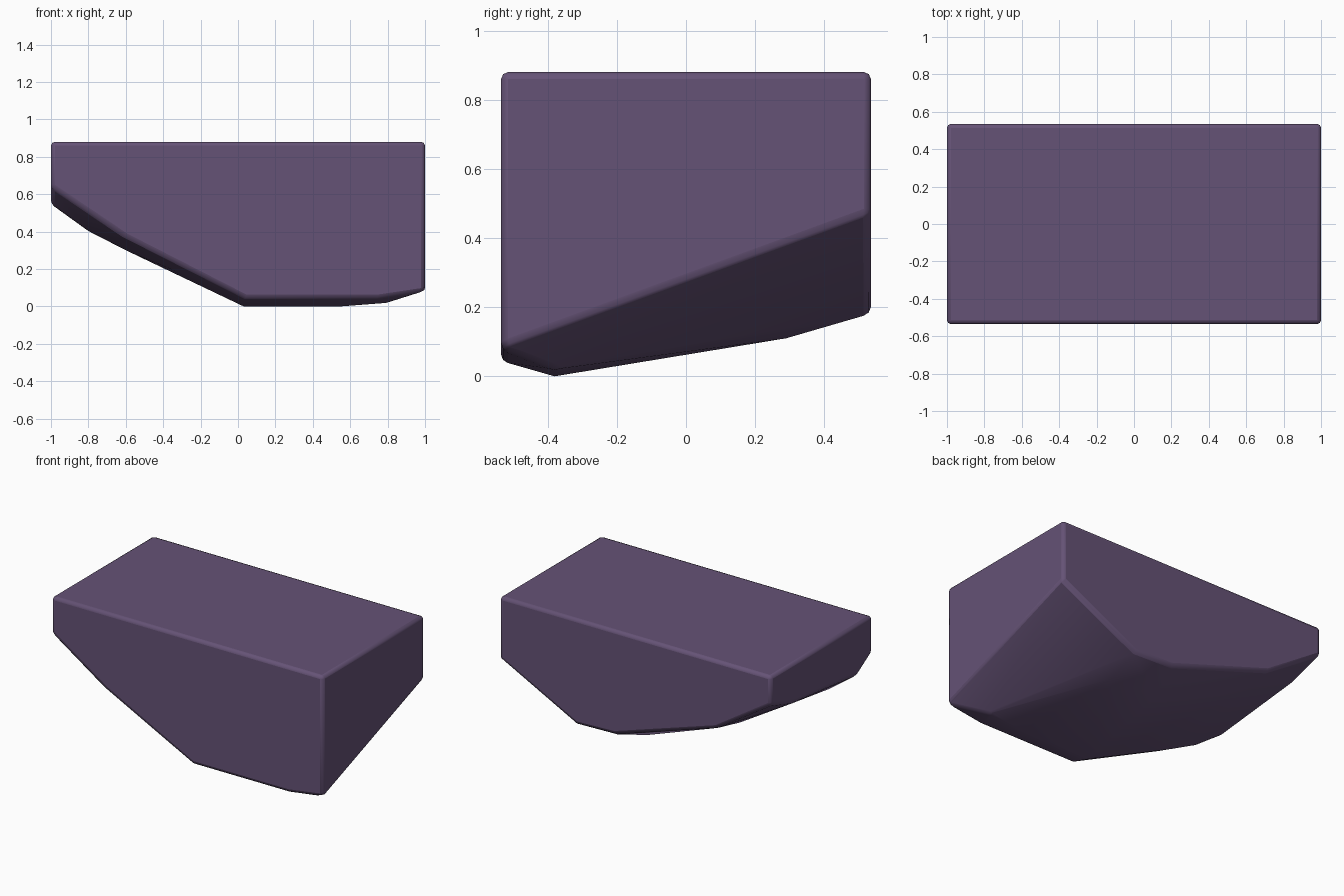
import bpy, bmesh, math

if "Cube" in bpy.data.objects:
    bpy.data.objects.remove(bpy.data.objects["Cube"])

TOP = 0.88
# Underside cross-sections, front to back: y -> (x, z) profile
sections = {
    -0.535: [(-1, .64), (-.6, .37), (.04, .043), (.75, .043), (1, .08)],
    -0.38: [(-1, .545), (-.8, .40), (-.6, .298), (.03, 0), (.55, 0), (.81, .02), (1, .137)],
    0.29: [(-1, .615), (-.6, .375), (.08, .11), (.42, .11), (1, .38)],
    0.535: [(-1, .69), (-.6, .43), (.15, .19), (.435, .18), (1, .47)],
}

# Faceted block: hull of the flat top corners and the underside profiles
bm = bmesh.new()
for y, profile in sections.items():
    for x, z in profile:
        bm.verts.new((x, y, z))
for x in (-1, 1):
    for y in (-0.535, 0.535):
        bm.verts.new((x, y, TOP))
hull = bmesh.ops.convex_hull(bm, input=bm.verts[:])
unused = {v for v in hull["geom_interior"] + hull["geom_unused"]
          if isinstance(v, bmesh.types.BMVert) and not v.link_faces}
bmesh.ops.delete(bm, geom=list(unused), context='VERTS')
bmesh.ops.dissolve_limit(bm, angle_limit=math.radians(2), verts=bm.verts[:], edges=bm.edges[:])
bmesh.ops.recalc_face_normals(bm, faces=bm.faces[:])

mesh = bpy.data.meshes.new("stone_block")
bm.to_mesh(mesh)
bm.free()
block = bpy.data.objects.new("stone_block", mesh)
bpy.context.collection.objects.link(block)

# Softened edges
bevel = block.modifiers.new("edge_bevel", 'BEVEL')
bevel.width = 0.022
bevel.segments = 2
bevel.limit_method = 'ANGLE'
bevel.angle_limit = math.radians(25)

# Purple stone
mat = bpy.data.materials.new("purple_stone")
mat.diffuse_color = (0.13, 0.085, 0.18, 1)
mat.use_nodes = True
mat.node_tree.nodes["Principled BSDF"].inputs["Base Color"].default_value = mat.diffuse_color
mesh.materials.append(mat)

bpy.context.view_layer.objects.active = block
block.select_set(True)
bpy.ops.object.shade_smooth_by_angle(angle=math.radians(30))
